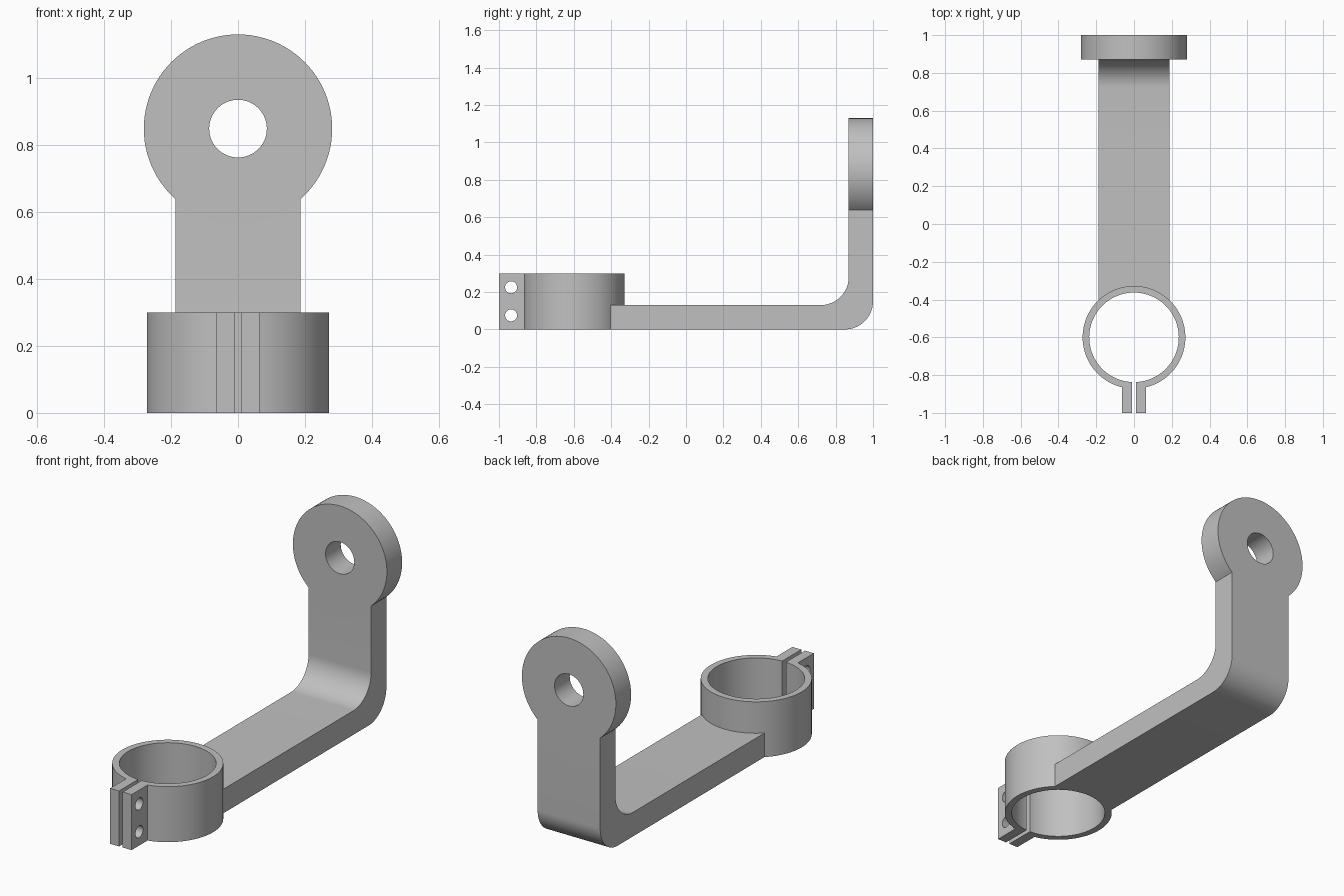
import bpy
import bmesh
from math import sin, cos, asin, pi, radians
from mathutils import Vector

if "Cube" in bpy.data.objects:
    bpy.data.objects.remove(bpy.data.objects["Cube"])

GREY = (0.53, 0.53, 0.53, 1)
metal = bpy.data.materials.new("grey metal")
metal.use_nodes = True
metal.diffuse_color = GREY
metal.node_tree.nodes["Principled BSDF"].inputs["Base Color"].default_value = GREY


def arc(cu, cv, r, start, end, steps):
    """Points along an arc, both ends included."""
    angles = [start + (end - start) * i / steps for i in range(steps + 1)]
    return [(cu + r * cos(a), cv + r * sin(a)) for a in angles]


def circle(cu, cv, r, steps=64):
    return arc(cu, cv, r, 0, 2 * pi, steps)[:-1]


def prism(name, outline, axis, low, high):
    """Extrude a closed outline along an axis, from low to high."""
    place = {"x": lambda u, v, w: (w, u, v),
             "y": lambda u, v, w: (u, w, v),
             "z": lambda u, v, w: (u, v, w)}[axis]
    bm = bmesh.new()
    face = bm.faces.new([bm.verts.new(place(u, v, low)) for u, v in outline])
    new = bmesh.ops.extrude_face_region(bm, geom=[face])["geom"]
    bmesh.ops.translate(bm, vec=Vector(place(0, 0, high - low)),
                        verts=[g for g in new if isinstance(g, bmesh.types.BMVert)])
    bmesh.ops.recalc_face_normals(bm, faces=bm.faces)
    mesh = bpy.data.meshes.new(name)
    bm.to_mesh(mesh)
    bm.free()
    mesh.materials.append(metal)
    obj = bpy.data.objects.new(name, mesh)
    bpy.context.collection.objects.link(obj)
    return obj


def combine(obj, tool, operation):
    """Apply a boolean and remove the tool object."""
    mod = obj.modifiers.new("combine", "BOOLEAN")
    mod.operation, mod.solver, mod.object = operation, "EXACT", tool
    bpy.context.view_layer.update()
    graph = bpy.context.evaluated_depsgraph_get()
    mesh = bpy.data.meshes.new_from_object(obj.evaluated_get(graph))
    obj.modifiers.clear()
    obj.data = mesh
    bpy.data.objects.remove(tool)


# Main dimensions
CLAMP_Y, OUTER, INNER, CLAMP_H = -0.6, 0.272, 0.237, 0.3
TAB, SLOT = 0.064, 0.011
HALF_W, THICK, BACK = 0.187, 0.13, 1.0
EYE_Z, EYE_R, EYE_HOLE = 0.848, 0.281, 0.086
BEND = 0.15

# Split clamp ring with two tabs, drawn as one outline
gap_out, gap_in = asin(TAB / OUTER), asin(SLOT / INNER)
outer = arc(0, CLAMP_Y, OUTER, -pi / 2 + gap_out, 1.5 * pi - gap_out, 96)
inner = arc(0, CLAMP_Y, INNER, 1.5 * pi - gap_in, -pi / 2 + gap_in, 96)
clamp = prism("clamp_ring", outer + [(-TAB, -1), (-SLOT, -1)] + inner
              + [(SLOT, -1), (TAB, -1)], "z", 0, CLAMP_H)
for z in (0.075, 0.225):
    combine(clamp, prism("bolt_cutter", circle(-0.935, z, 0.032, 32),
                         "x", -0.2, 0.2), "DIFFERENCE")

# Bent arm: L profile with rounded inside and outside corners
front = BACK - THICK
profile = ([(CLAMP_Y, 0)]
           + arc(BACK - BEND, BEND, BEND, -pi / 2, 0, 20)
           + [(BACK, EYE_Z), (front, EYE_Z)]
           + arc(front - BEND, THICK + BEND, BEND, 0, -pi / 2, 20)
           + [(CLAMP_Y, THICK)])
arm = prism("bent_arm", profile, "x", -HALF_W, HALF_W)

# Arm end follows the clamp, upper end carries the round eye
combine(arm, prism("clamp_cutter", outer, "z", -0.1, 0.4), "DIFFERENCE")
combine(arm, prism("eye_disc", circle(0, EYE_Z, EYE_R, 96), "y", front, BACK), "UNION")
combine(arm, prism("eye_cutter", circle(0, EYE_Z, EYE_HOLE), "y", front - 0.1, BACK + 0.1),
        "DIFFERENCE")

# Smooth the round surfaces, keep the edges crisp
bpy.ops.object.select_all(action="DESELECT")
for part in (clamp, arm):
    part.select_set(True)
bpy.context.view_layer.objects.active = arm
bpy.ops.object.shade_smooth_by_angle(angle=radians(30))
